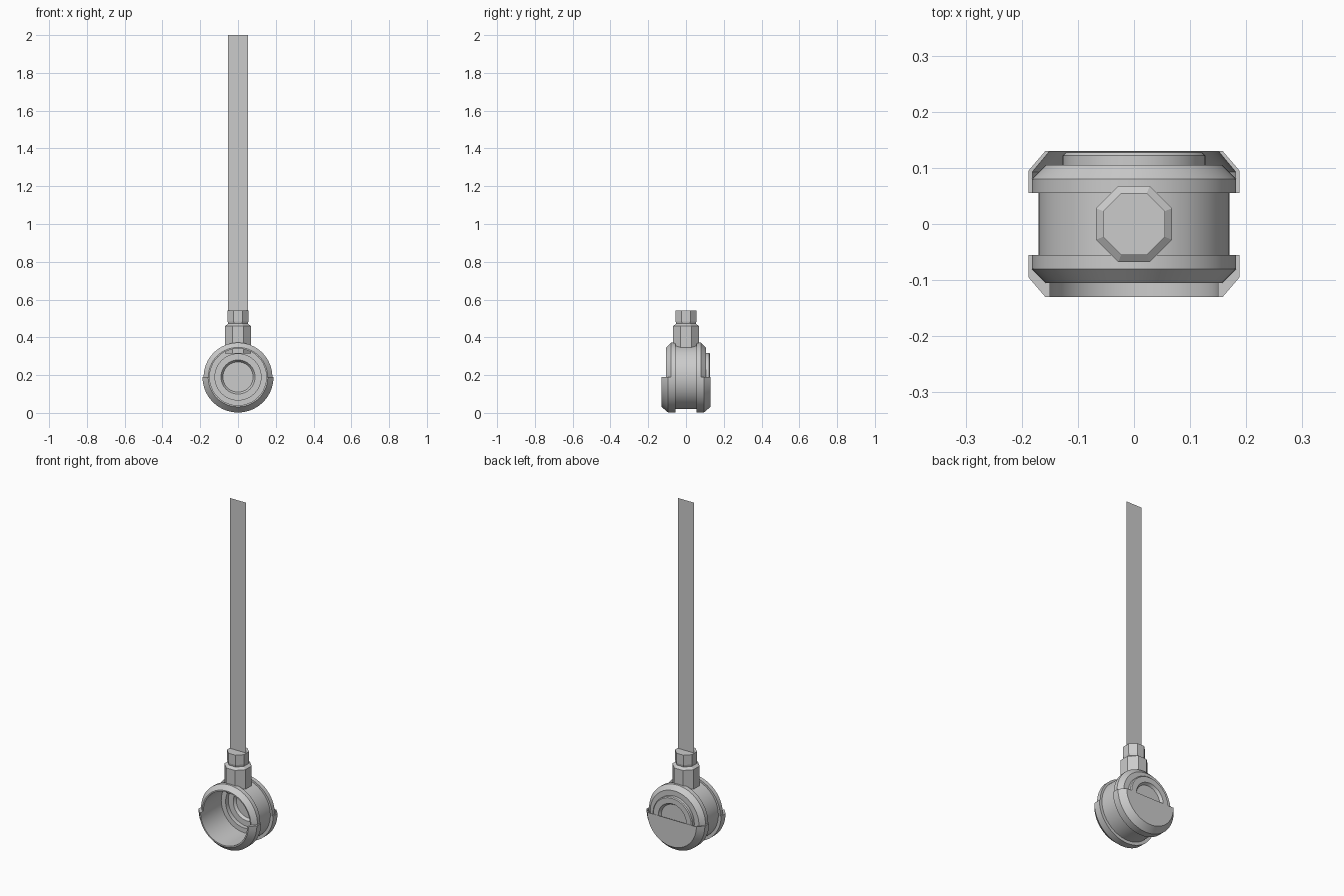
import bpy, bmesh, math

if "Cube" in bpy.data.objects:
    bpy.data.objects.remove(bpy.data.objects["Cube"])

CZ = 0.19  # height of the drum axis


def finish(name, bm, smooth=True):
    bmesh.ops.remove_doubles(bm, verts=bm.verts, dist=1e-5)
    bmesh.ops.recalc_face_normals(bm, faces=bm.faces)
    me = bpy.data.meshes.new(name)
    bm.to_mesh(me)
    bm.free()
    ob = bpy.data.objects.new(name, me)
    bpy.context.collection.objects.link(ob)
    if smooth:
        bpy.ops.object.select_all(action='DESELECT')
        ob.select_set(True)
        bpy.context.view_layer.objects.active = ob
        bpy.ops.object.shade_smooth_by_angle(angle=math.radians(25))
    return ob


def revolve_y(name, profile, start=0.0, sweep=2 * math.pi, steps=64, closed=False, caps=False):
    """Turn (radius, y) points around the drum's y axis."""
    bm = bmesh.new()
    rings = []
    for i in range(steps + 1):
        a = start + sweep * i / steps
        rings.append([bm.verts.new((r * math.cos(a), y, CZ + r * math.sin(a))) for r, y in profile])
    n = len(profile)
    for a, b in zip(rings, rings[1:]):
        for j in range(n if closed else n - 1):
            k = (j + 1) % n
            if profile[j][0] == 0 and profile[k][0] == 0:
                continue
            bm.faces.new((a[j], a[k], b[k], b[j]))
    if caps:
        bm.faces.new(rings[0])
        bm.faces.new(rings[-1])
    return finish(name, bm)


def octagon_stack(name, levels):
    """Octagonal column from (half width, z) levels, flats facing x and y."""
    bm = bmesh.new()
    rings = []
    for w, z in levels:
        R = w / math.cos(math.pi / 8)
        rings.append([bm.verts.new((R * math.cos(math.pi / 8 + i * math.pi / 4),
                                    R * math.sin(math.pi / 8 + i * math.pi / 4), z)) for i in range(8)])
    for a, b in zip(rings, rings[1:]):
        for i in range(8):
            bm.faces.new((a[i], a[(i + 1) % 8], b[(i + 1) % 8], b[i]))
    bm.faces.new(rings[0])
    bm.faces.new(rings[-1])
    return finish(name, bm, smooth=False)


# drum with two chamfered rims, an open front bore and a recessed back boss
revolve_y("drum", [
    (0, 0.10), (0.08, 0.10), (0.09, 0.085), (0.122, 0.085), (0.122, 0.06), (0.15, 0.06),
    (0.15, -0.105), (0.157, -0.105), (0.182, -0.08), (0.182, -0.055), (0.17, -0.055),
    (0.17, 0.055), (0.182, 0.055), (0.182, 0.08), (0.157, 0.105), (0.127, 0.105),
    (0.127, 0.122), (0.122, 0.127), (0.09, 0.127), (0.08, 0.112), (0, 0.112)])

# lower half guards: open at the front, closed by a half disc at the back
revolve_y("front_guard", [
    (0.188, -0.055), (0.188, -0.095), (0.158, -0.13), (0.15, -0.13), (0.15, -0.105),
    (0.157, -0.105), (0.181, -0.08), (0.181, -0.055)],
    math.pi, math.pi, 32, closed=True, caps=True)
revolve_y("back_guard", [
    (0.181, 0.055), (0.188, 0.055), (0.188, 0.095), (0.158, 0.13), (0, 0.13),
    (0, 0.128), (0.152, 0.128), (0.181, 0.093)],
    math.pi, math.pi, 32, closed=True, caps=True)

# stepped octagonal neck
octagon_stack("neck", [(0.068, 0.315), (0.068, 0.46), (0.052, 0.472), (0.055, 0.485), (0.055, 0.542)])

# flat single-sheet blade
bm = bmesh.new()
bm.faces.new([bm.verts.new((x, 0, z)) for x, z in
              ((-0.052, 0.54), (0.052, 0.54), (0.052, 2.0), (-0.052, 2.0))])
finish("blade", bm, smooth=False)
